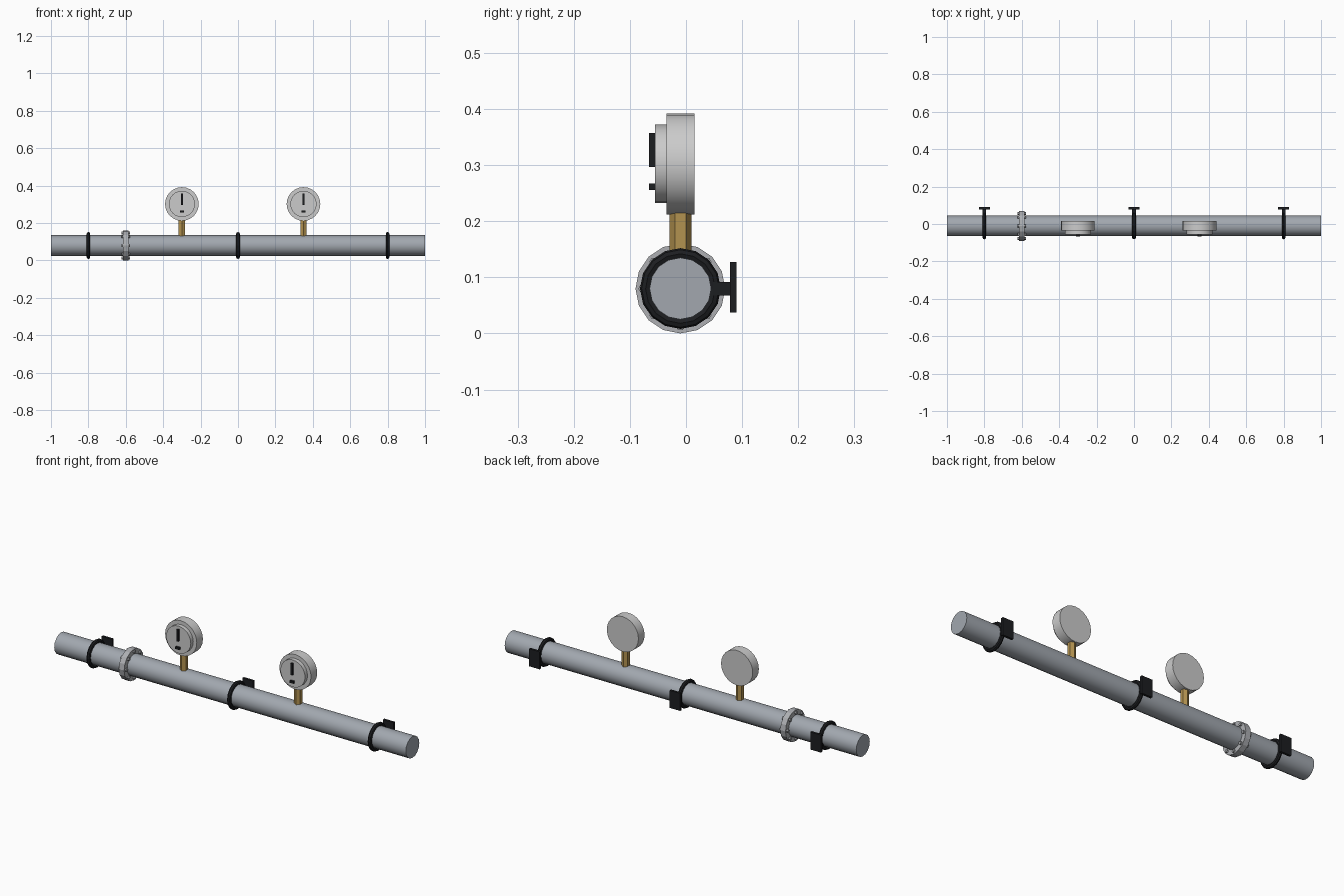
import bpy, math
from math import pi

if "Cube" in bpy.data.objects:
    bpy.data.objects.remove(bpy.data.objects["Cube"])

PY, PZ = -0.01, 0.08      # pipe axis
GZ = 0.302                # gauge centre height


def material(name, rgb):
    m = bpy.data.materials.new(name)
    m.diffuse_color = (*rgb, 1)
    m.use_nodes = True
    m.node_tree.nodes["Principled BSDF"].inputs["Base Color"].default_value = m.diffuse_color
    return m


steel = material("steel", (0.36, 0.39, 0.43))
flange_grey = material("flange_grey", (0.42, 0.43, 0.45))
black = material("black", (0.012, 0.013, 0.015))
brass = material("brass", (0.45, 0.29, 0.08))
case_grey = material("case_grey", (0.62, 0.63, 0.65))
face_grey = material("face_grey", (0.66, 0.67, 0.69))


def finish(name, mat, smooth=False):
    o = bpy.context.object
    o.name = name
    o.data.materials.append(mat)
    if smooth:
        bpy.ops.object.shade_smooth_by_angle(angle=math.radians(40))
    return o


def cyl(name, loc, r, depth, axis, sides, mat, smooth=False):
    rot = {"x": (0, pi / 2, 0), "y": (pi / 2, 0, 0), "z": (0, 0, 0)}[axis]
    bpy.ops.mesh.primitive_cylinder_add(vertices=sides, radius=r, depth=depth,
                                        location=loc, rotation=rot)
    return finish(name, mat, smooth)


def box(name, loc, size, mat):
    bpy.ops.mesh.primitive_cube_add(size=1, location=loc)
    bpy.context.object.scale = size
    return finish(name, mat)


# main pipe
cyl("pipe", (0, PY, PZ), 0.055, 2, "x", 16, steel, True)

# bolted flange
FX = -0.6
cyl("flange", (FX, PY, PZ), 0.08, 0.03, "x", 16, flange_grey)
for i in range(8):
    a = 2 * pi * i / 8
    cyl("flange_bolt", (FX, PY + 0.067 * math.cos(a), PZ + 0.067 * math.sin(a)),
        0.008, 0.046, "x", 6, flange_grey)

# wall clamps: ring, arm and mounting plate
for x in (-0.8, 0, 0.8):
    bpy.ops.mesh.primitive_torus_add(major_radius=0.062, minor_radius=0.01,
                                     major_segments=16, minor_segments=8,
                                     location=(x, PY, PZ), rotation=(0, pi / 2, 0))
    finish("clamp_ring", black)
    box("clamp_arm", (x, 0.065, PZ), (0.02, 0.034, 0.024), black)
    box("clamp_plate", (x, 0.084, PZ + 0.002), (0.06, 0.012, 0.09), black)

# pressure gauges
for x in (-0.3, 0.35):
    cyl("gauge_stem", (x, PY, 0.17), 0.0195, 0.09, "z", 6, brass)
    cyl("gauge_case", (x, -0.01, GZ), 0.09, 0.05, "y", 24, case_grey, True)
    cyl("gauge_face", (x, -0.044, GZ), 0.07, 0.022, "y", 24, face_grey, True)
    box("gauge_needle", (x, -0.0605, 0.327), (0.01, 0.011, 0.06), black)
    box("gauge_mark", (x, -0.0605, 0.2615), (0.022, 0.011, 0.011), black)
